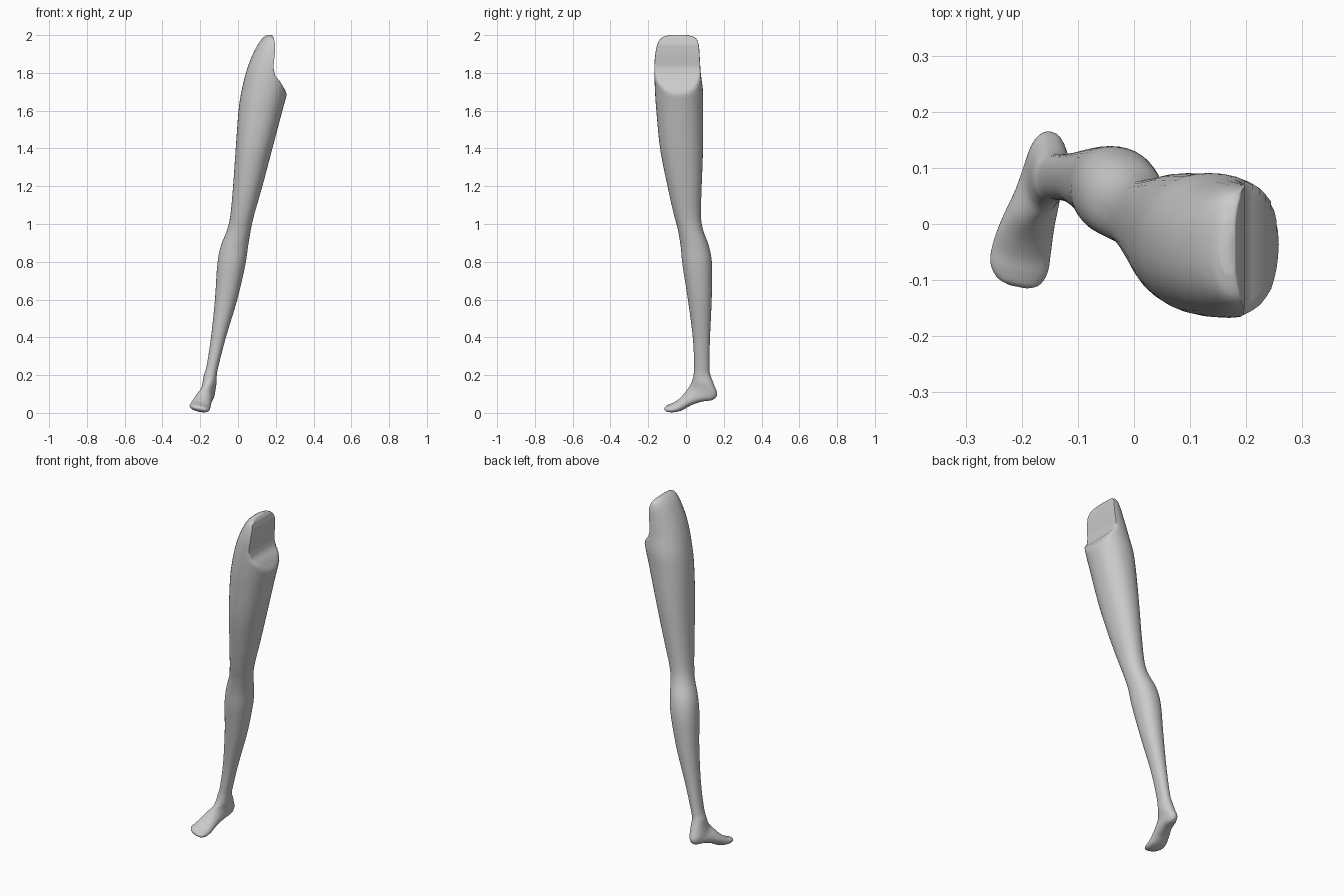
import bpy, bmesh, math
from mathutils import Vector

SIDES, STEPS = 40, 6

# Leg rings: z, x min, x max, y min, y max
leg = [
    (2.00, 0.152, 0.185, -0.09, 0.01),
    (1.985, 0.132, 0.225, -0.13, 0.05),
    (1.95, 0.105, 0.27, -0.152, 0.067),
    (1.88, 0.07, 0.295, -0.165, 0.073),
    (1.80, 0.042, 0.285, -0.167, 0.078),
    (1.70, 0.018, 0.262, -0.164, 0.09),
    (1.60, 0.003, 0.235, -0.157, 0.09),
    (1.40, -0.012, 0.182, -0.137, 0.09),
    (1.20, -0.026, 0.129, -0.098, 0.083),
    (1.05, -0.040, 0.086, -0.064, 0.079),
    (0.97, -0.057, 0.068, -0.043, 0.09),
    (0.88, -0.092, 0.053, -0.028, 0.122),
    (0.78, -0.110, 0.038, -0.018, 0.138),
    (0.60, -0.122, -0.004, 0.010, 0.136),
    (0.40, -0.143, -0.064, 0.036, 0.127),
    (0.25, -0.166, -0.103, 0.043, 0.124),
]

# Foot rings fanning from ankle to toe: top point, sole point, half width, sideways turn
foot = [
    ((-0.147, 0.040, 0.200), (-0.145, 0.128, 0.205), 0.034, 0.1),
    ((-0.155, 0.033, 0.170), (-0.146, 0.148, 0.150), 0.036, 0.2),
    ((-0.162, 0.024, 0.150), (-0.151, 0.165, 0.100), 0.036, 0.3),
    ((-0.171, 0.014, 0.134), (-0.156, 0.143, 0.070), 0.037, 0.5),
    ((-0.182, -0.002, 0.112), (-0.167, 0.085, 0.060), 0.041, 0.7),
    ((-0.193, -0.030, 0.080), (-0.184, 0.030, 0.042), 0.046, 1.0),
    ((-0.202, -0.060, 0.057), (-0.196, -0.020, 0.015), 0.051, 1.0),
    ((-0.206, -0.088, 0.045), (-0.204, -0.065, 0.006), 0.051, 1.0),
    ((-0.207, -0.106, 0.036), (-0.207, -0.096, 0.009), 0.038, 1.0),
    ((-0.207, -0.112, 0.027), (-0.207, -0.110, 0.017), 0.018, 1.0),
]

# Limit of the upper inner side: flat cut face and sloping ledge (z, x)
cut = [(1.60, 0.30), (1.67, 0.262), (1.70, 0.254), (1.75, 0.226), (1.785, 0.197),
       (1.83, 0.187), (1.90, 0.195), (1.95, 0.197), (1.985, 0.189), (2.0, 0.18)]


def cut_x(z):
    for (z0, x0), (z1, x1) in zip(cut, cut[1:]):
        if z0 <= z <= z1:
            return x0 + (x1 - x0) * (z - z0) / (z1 - z0)
    return 1.0


def catmull(a, b, c, d, t):
    return [0.5 * (2*q + (r - p)*t + (2*p - 5*q + 4*r - s)*t*t + (3*q - p - 3*r + s)*t**3)
            for p, q, r, s in zip(a, b, c, d)]


# Merge both lists into one sequence of rings and smooth between them
keys = [((a + b) / 2, y0, z, (a + b) / 2, y1, z, (b - a) / 2, 0.0) for z, a, b, y0, y1 in leg]
keys += [(*f, *b, w, k) for f, b, w, k in foot]
rings = []
for i in range(len(keys) - 1):
    a, d = keys[max(i - 1, 0)], keys[min(i + 2, len(keys) - 1)]
    rings += [catmull(a, keys[i], keys[i + 1], d, s / STEPS) for s in range(STEPS)]
rings.append(keys[-1])

bm = bmesh.new()
loops = []
for r in rings:
    front, back, w, k = Vector(r[:3]), Vector(r[3:6]), r[6], r[7]
    mid, half = (front + back) / 2, (front - back) / 2
    side = Vector((1, -0.2 * k, -0.2 * k))
    loop = []
    for j in range(SIDES):
        t = 2 * math.pi * j / SIDES
        c, s = math.cos(t), math.sin(t)
        p = mid + half * math.copysign(abs(c) ** 0.92, c) + side * w * math.copysign(abs(s) ** 0.92, s)
        p.x = min(p.x, cut_x(p.z))
        p.z = min(max(p.z, 0.0), 2.0)
        loop.append(bm.verts.new(p))
    loops.append(loop)
for a, b in zip(loops, loops[1:]):
    for j in range(SIDES):
        n = (j + 1) % SIDES
        bm.faces.new((a[j], a[n], b[n], b[j]))
bm.faces.new(loops[0])
bm.faces.new(loops[-1])
bmesh.ops.recalc_face_normals(bm, faces=bm.faces)

mesh = bpy.data.meshes.new("leg")
bm.to_mesh(mesh)
bm.free()
obj = bpy.data.objects.new("leg", mesh)
bpy.context.collection.objects.link(obj)
bpy.context.view_layer.objects.active = obj
obj.select_set(True)
bpy.ops.object.shade_smooth_by_angle(angle=math.radians(60))
